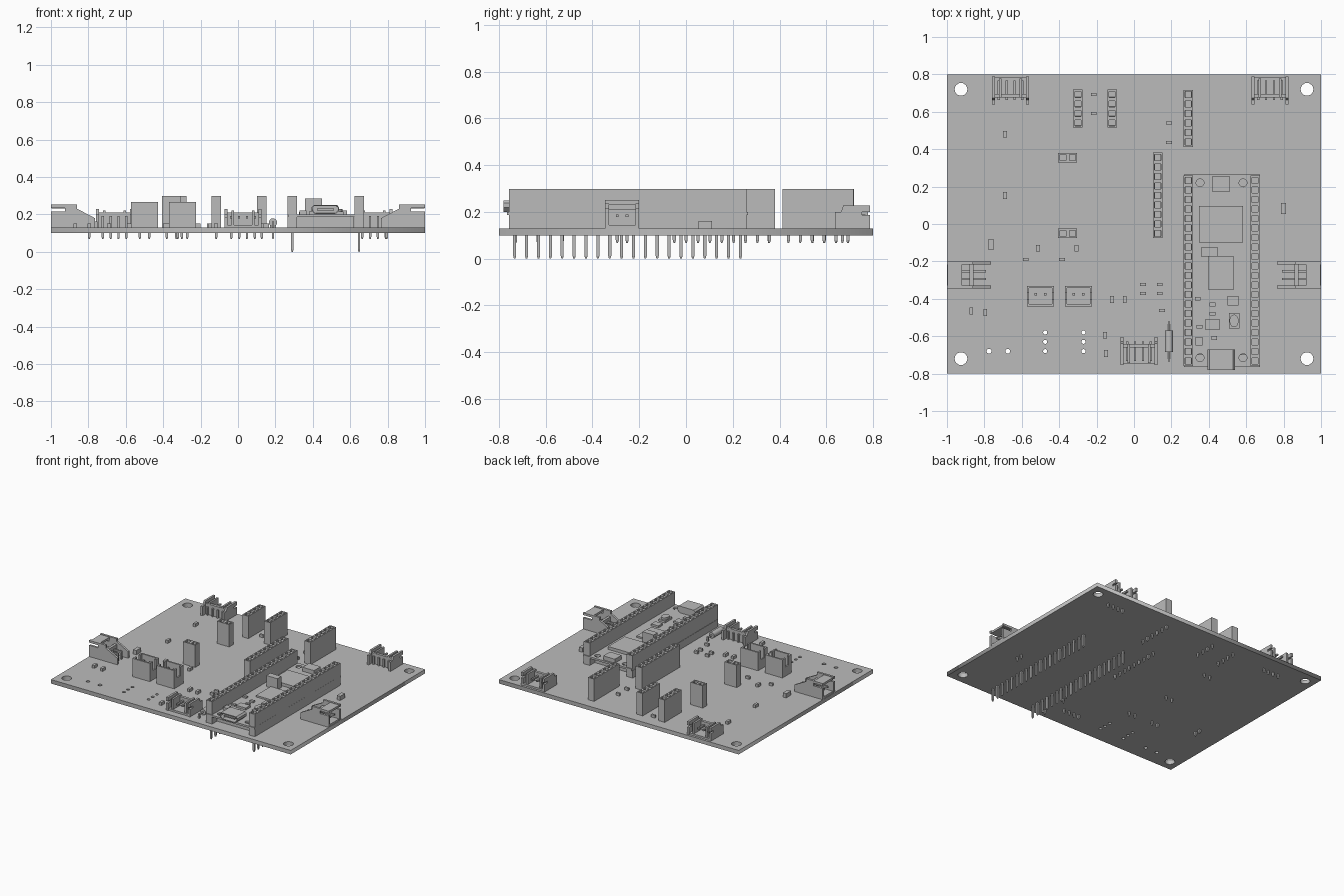
import bpy
import bmesh
from math import pi, cos, sin
from mathutils import Matrix, Vector

default_cube = bpy.data.objects.get("Cube")
if default_cube:
    bpy.data.objects.remove(default_cube, do_unlink=True)

grey = bpy.data.materials.new("plain grey")
grey.use_nodes = True
colour = (0.5, 0.5, 0.5, 1)
grey.diffuse_color = colour
grey.node_tree.nodes["Principled BSDF"].inputs["Base Color"].default_value = colour

BOARD_BOTTOM, BOARD_TOP = 0.10, 0.13
MODULE_BOTTOM, MODULE_TOP = 0.186, 0.2
HEADER_TOP = 0.298
SHORT_PIN = 0.067
PITCH = 0.0508


def finish(name, bm, matrix=None):
    """Turn a bmesh into a grey object."""
    if matrix:
        bm.transform(matrix)
    mesh = bpy.data.meshes.new(name)
    bm.to_mesh(mesh)
    bm.free()
    mesh.materials.append(grey)
    obj = bpy.data.objects.new(name, mesh)
    bpy.context.collection.objects.link(obj)
    return obj


def add_box(bm, x, y, z):
    """Add a box from (low, high) ranges."""
    size = [r[1] - r[0] for r in (x, y, z)]
    centre = Vector([(r[0] + r[1]) / 2 for r in (x, y, z)])
    matrix = Matrix.Translation(centre) @ Matrix.Diagonal((*size, 1))
    return bmesh.ops.create_cube(bm, size=1, matrix=matrix)["verts"]


def around(centre, width):
    return (centre - width / 2, centre + width / 2)


def add_wall(bm, profile, x):
    """Extrude a y-z profile across an x range."""
    face = bm.faces.new([bm.verts.new((x[0], y, z)) for y, z in profile])
    extruded = bmesh.ops.extrude_face_region(bm, geom=[face])["geom"]
    moved = [v for v in extruded if isinstance(v, bmesh.types.BMVert)]
    bmesh.ops.translate(bm, verts=moved, vec=(x[1] - x[0], 0, 0))
    bmesh.ops.recalc_face_normals(bm, faces=bm.faces[:])


def add_pin(bm, x, y, low, high=BOARD_BOTTOM, width=0.013):
    """Square lead with a tapered lower tip."""
    for v in add_box(bm, around(x, width), around(y, width), (low + 0.012, high)):
        if v.co.z < high - 0.001:
            v.co.z = low + 0.012
    tip = Matrix.Translation((x, y, low + 0.006)) @ Matrix.Rotation(pi / 4, 4, "Z")
    bmesh.ops.create_cone(bm, cap_ends=True, segments=4, radius1=width * 0.35,
                          radius2=width * 0.7, depth=0.012, matrix=tip)


def plate(name, x, y, z, holes):
    """Flat sheet with round holes, made from a filled outline."""
    curve = bpy.data.curves.new(name, "CURVE")
    curve.dimensions, curve.fill_mode = "2D", "BOTH"
    curve.extrude = (z[1] - z[0]) / 2
    outlines = [[(x[0], y[0]), (x[1], y[0]), (x[1], y[1]), (x[0], y[1])]]
    for hx, hy, r in holes:
        angles = [2 * pi * i / 24 for i in range(24)]
        outlines.append([(hx + r * cos(a), hy + r * sin(a)) for a in angles])
    for points in outlines:
        spline = curve.splines.new("POLY")
        spline.points.add(len(points) - 1)
        for p, co in zip(spline.points, points):
            p.co = (*co, 0, 1)
        spline.use_cyclic_u = True
    curve.materials.append(grey)
    obj = bpy.data.objects.new(name, curve)
    obj.location.z = (z[0] + z[1]) / 2
    bpy.context.collection.objects.link(obj)
    bpy.ops.object.select_all(action="DESELECT")
    obj.select_set(True)
    bpy.context.view_layer.objects.active = obj
    bpy.ops.object.convert(target="MESH")


def socket_strip(name, x, y, count, along_y=True, bottom=BOARD_TOP, pin_low=SHORT_PIN):
    """Row of square sockets with leads below the board."""
    bm = bmesh.new()
    half = count * PITCH / 2
    bmesh.ops.create_grid(bm, x_segments=count, y_segments=1, size=1,
                          matrix=Matrix.Diagonal((half, PITCH / 2, 1, 1)))
    bmesh.ops.translate(bm, verts=bm.verts[:], vec=(0, 0, HEADER_TOP))
    cells = bm.faces[:]
    bmesh.ops.inset_individual(bm, faces=cells, thickness=0.013)
    bmesh.ops.inset_individual(bm, faces=cells, thickness=0.001, depth=-0.06)
    body = add_box(bm, (-half, half), around(0, PITCH), (bottom, HEADER_TOP))
    lid = [f for f in body[0].link_faces[:] + body[-1].link_faces[:] if f.normal.z > 0.9
           or all(v.co.z > HEADER_TOP - 0.001 for v in f.verts)]
    bmesh.ops.delete(bm, geom=list(set(lid)), context="FACES_ONLY")
    for i in range(count):
        add_pin(bm, (i + 0.5) * PITCH - half, 0, pin_low)
    turn = Matrix.Rotation(pi / 2 if along_y else 0, 4, "Z")
    finish(name, bm, Matrix.Translation((x, y, 0)) @ turn)


# Main board with mounting and lead holes
board_holes = [(sx * 0.925, sy * 0.72, 0.034) for sx in (-1, 1) for sy in (-1, 1)]
board_holes += [(x, -0.68, 0.013) for x in (-0.775, -0.675)]
board_holes += [(x, y, 0.011) for x in (-0.475, -0.27) for y in (-0.58, -0.63, -0.68)]
plate("main_board", (-1, 1), (-0.8, 0.8), (BOARD_BOTTOM, BOARD_TOP), board_holes)

# Socket strips
socket_strip("rear_socket_right", -0.3, 0.617, 4)
socket_strip("rear_socket_middle", -0.117, 0.617, 4)
socket_strip("rear_socket_left", 0.29, 0.565, 6)
socket_strip("centre_socket", 0.127, 0.153, 9)
socket_strip("pair_socket_rear", -0.355, 0.355, 2, along_y=False)
socket_strip("pair_socket_front", -0.355, -0.05, 2, along_y=False)

# Controller module on its spacer, between two long sockets
MODULE_X, MODULE_Y = (0.267, 0.673), (-0.765, 0.265)
mount_holes = [(x, y, 0.021) for x in (0.353, 0.583) for y in (0.22, -0.715)]
plate("module_board", MODULE_X, MODULE_Y, (MODULE_BOTTOM, MODULE_TOP), mount_holes)
for side, x in (("right", 0.29), ("left", 0.647)):
    socket_strip("module_socket_" + side, x, -0.25, 20, bottom=MODULE_TOP, pin_low=0.0)
    bm = bmesh.new()
    add_box(bm, around(x, PITCH), (-0.758, 0.258), (BOARD_TOP, MODULE_BOTTOM))
    finish("module_spacer_" + side, bm)
bm = bmesh.new()
add_box(bm, (0.316, 0.621), (-0.7, 0.2), (BOARD_TOP, MODULE_BOTTOM))
finish("module_support", bm)

# Module components: x range, y range, top height
module_parts = {
    "shield_can": ((0.347, 0.583), (-0.1, 0.096), 0.222),
    "processor": ((0.395, 0.535), (-0.35, -0.175), 0.212),
    "tall_block": ((0.357, 0.45), (-0.173, -0.125), 0.284),
    "debug_block": ((0.416, 0.513), (0.173, 0.253), 0.23),
    "memory_chip": ((0.38, 0.46), (-0.565, -0.51), 0.215),
    "regulator": ((0.33, 0.365), (-0.65, -0.605), 0.22),
    "crystal": ((0.5, 0.56), (-0.435, -0.385), 0.215),
    "button_base": ((0.508, 0.563), (-0.56, -0.475), 0.215),
}
for name, (x, y, top) in module_parts.items():
    bm = bmesh.new()
    add_box(bm, x, y, (MODULE_TOP - 0.002, top))
    finish(name, bm)
bm = bmesh.new()
bmesh.ops.create_cone(bm, cap_ends=True, segments=24, radius1=0.024, radius2=0.024, depth=0.02,
                      matrix=Matrix.Translation((0.535, -0.518, 0.22)) @ Matrix.Diagonal((1, 1.4, 1, 1)))
finish("button_cap", bm)
bm = bmesh.new()
for x, y in ((0.34, -0.4), (0.42, -0.43), (0.42, -0.48), (0.43, -0.61), (0.35, -0.55), (0.49, -0.2)):
    add_box(bm, around(x, 0.03), around(y, 0.02), (MODULE_TOP, 0.212))
finish("module_chips", bm)

# Data port: hollow rounded shell with a tongue
bm = bmesh.new()
outline = [(-0.07, 0.25), (0.07, 0.25), (0.082, 0.238), (0.082, 0.22), (0.06, 0.2), (-0.06, 0.2),
           (-0.082, 0.22), (-0.082, 0.238)]
mouth = bm.faces.new([bm.verts.new((0.467 + x * 0.9, -0.78, z)) for x, z in outline])
sides = bmesh.ops.extrude_face_region(bm, geom=[mouth])["geom"]
bmesh.ops.translate(bm, verts=[v for v in sides if isinstance(v, bmesh.types.BMVert)], vec=(0, 0.11, 0))
bmesh.ops.recalc_face_normals(bm, faces=bm.faces[:])
mouth = min(bm.faces, key=lambda f: f.calc_center_median().y)
bmesh.ops.inset_individual(bm, faces=[mouth], thickness=0.006)
bmesh.ops.inset_individual(bm, faces=[mouth], thickness=0.0005, depth=-0.07)
add_box(bm, around(0.467, 0.09), (-0.77, -0.7), (0.222, 0.231))
finish("data_port", bm)

# Side-entry connectors: mouth faces -y before turning
FOUR_WAY = [(0, 0.13), (0.15, 0.13), (0.15, 0.2), (0.125, 0.2), (0.115, 0.228), (0, 0.228),
            (0, 0.2), (0.035, 0.2), (0.035, 0.186), (0, 0.186)]
TWO_WAY = [(0, 0.13), (0.235, 0.13), (0.235, 0.18), (0.14, 0.23), (0.14, 0.252), (0, 0.252),
           (0, 0.235), (0.075, 0.235), (0.075, 0.215), (0, 0.215)]


def side_connector(name, location, turn, count, width, profile, roofed):
    bm = bmesh.new()
    half, wall = width / 2, 0.016
    depth = profile[1][0]
    back = depth * (0.6 if roofed else 0.75)
    add_wall(bm, profile, (-half, -half + wall))
    add_wall(bm, profile, (half - wall, half))
    inside = (-half + wall, half - wall)
    add_box(bm, inside, (0.005, back), (BOARD_TOP, 0.144))
    add_box(bm, inside, (back - 0.02, back), (0.144, 0.21))
    if roofed:
        add_box(bm, inside, (0.004, 0.08), (0.232, 0.248))
    for i in range(count):
        x = (i - (count - 1) / 2) * 0.042
        add_box(bm, around(x, 0.012), (0.02, depth - 0.025), (0.178, 0.19))
        add_box(bm, around(x, 0.012), (depth - 0.037, depth - 0.025), (BOARD_TOP, 0.19))
        add_pin(bm, x, depth - 0.031, SHORT_PIN)
    if not roofed:
        for x in (-0.055, 0.055):
            add_box(bm, around(x, 0.014), (0.01, back), (0.144, 0.222))
    finish(name, bm, Matrix.Translation(location) @ Matrix.Rotation(turn, 4, "Z"))


side_connector("rear_connector_left", (0.727, 0.788, 0), pi, 4, 0.197, FOUR_WAY, False)
side_connector("rear_connector_right", (-0.66, 0.788, 0), pi, 4, 0.197, FOUR_WAY, False)
side_connector("front_connector", (0.027, -0.753, 0), 0, 4, 0.197, FOUR_WAY, False)
side_connector("side_connector_right", (-1, -0.273, 0), -pi / 2, 2, 0.145, TWO_WAY, True)
side_connector("side_connector_left", (1, -0.273, 0), pi / 2, 2, 0.145, TWO_WAY, True)

# Upright two-pin connectors: open box with notched side walls
NOTCHED = [(-0.055, 0.13), (0.055, 0.13), (0.055, 0.267), (0.018, 0.267), (0.018, 0.2),
           (-0.018, 0.2), (-0.018, 0.267), (-0.055, 0.267)]
for name, x in (("upright_connector_right", -0.5), ("upright_connector_left", -0.297)):
    bm = bmesh.new()
    for sign in (-1, 1):
        add_wall(bm, NOTCHED, around(sign * 0.067, 0.012))
        add_box(bm, (-0.061, 0.061), around(sign * 0.049, 0.012), (BOARD_TOP, 0.267))
        add_box(bm, around(sign * 0.025, 0.014), around(0.01, 0.014), (BOARD_TOP, 0.24))
        add_pin(bm, sign * 0.025, 0.01, SHORT_PIN)
    add_box(bm, (-0.061, 0.061), (-0.043, 0.043), (BOARD_TOP, 0.15))
    finish(name, bm, Matrix.Translation((x, -0.386, 0)))

# Axial component with bent leads
bm = bmesh.new()
for radius, length in ((0.022, 0.115), (0.006, 0.2)):
    lay = Matrix.Translation((0.187, -0.628, 0.157)) @ Matrix.Rotation(pi / 2, 4, "X")
    bmesh.ops.create_cone(bm, cap_ends=True, segments=20, radius1=radius, radius2=radius,
                          depth=length, matrix=lay)
for y in (-0.728, -0.528):
    add_pin(bm, 0.187, y, SHORT_PIN, high=0.163, width=0.012)
axial = finish("axial_component", bm)
bpy.context.view_layer.objects.active = axial
axial.select_set(True)
bpy.ops.object.shade_smooth_by_angle()

# Small surface chips, grouped by footprint
chips = {
    "upright_chips": (0.02, 0.036, 0.022, [(-0.69, 0.48), (-0.69, 0.153), (-0.795, -0.473), (-0.87, -0.465),
                      (-0.117, -0.404), (-0.05, -0.404), (-0.155, -0.595), (-0.15, -0.693),
                      (-0.513, -0.13), (-0.308, -0.13)]),
    "flat_chips": (0.03, 0.016, 0.02, [(-0.215, 0.692), (-0.215, 0.59), (0.187, 0.54), (0.187, 0.437),
                   (0.048, -0.323), (0.048, -0.372), (0.138, -0.323), (0.138, -0.372),
                   (0.15, -0.463), (-0.578, -0.19), (-0.385, -0.19)]),
    "large_chips": (0.028, 0.058, 0.032, [(0.8, 0.083), (-0.765, -0.11)]),
}
for name, (width, length, height, spots) in chips.items():
    bm = bmesh.new()
    for x, y in spots:
        add_box(bm, around(x, width), around(y, length), (BOARD_TOP, BOARD_TOP + height))
    finish(name, bm)
